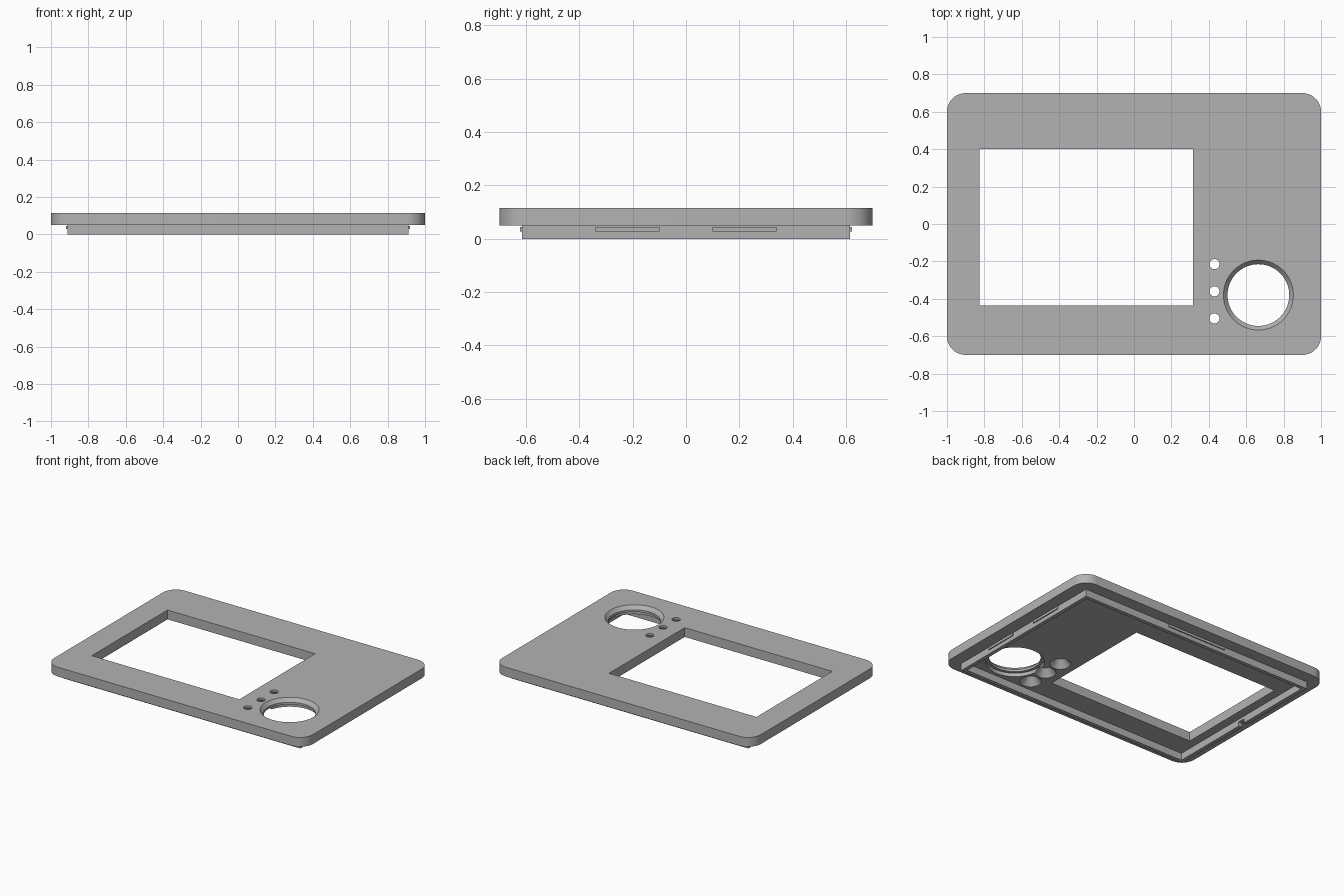
import bpy, bmesh, math

cube = bpy.data.objects.get("Cube")
if cube:
    bpy.data.objects.remove(cube, do_unlink=True)

grey = bpy.data.materials.new("light grey plastic")
grey.use_nodes = True
color = (0.45, 0.45, 0.45, 1)
grey.diffuse_color = color
grey.node_tree.nodes["Principled BSDF"].inputs["Base Color"].default_value = color

TOP, FLOOR = 0.115, 0.05


def add_object(name, bm):
    bmesh.ops.recalc_face_normals(bm, faces=bm.faces[:])
    mesh = bpy.data.meshes.new(name)
    bm.to_mesh(mesh)
    bm.free()
    mesh.materials.append(grey)
    obj = bpy.data.objects.new(name, mesh)
    bpy.context.collection.objects.link(obj)
    return obj


def box(name, x0, x1, y0, y1, z0, z1, radius=0):
    """Box with optional rounded vertical corners."""
    bm = bmesh.new()
    bmesh.ops.create_cube(bm, size=1)
    for v in bm.verts:
        v.co = (x1 if v.co.x > 0 else x0, y1 if v.co.y > 0 else y0,
                z1 if v.co.z > 0 else z0)
    if radius:
        upright = [e for e in bm.edges if abs(e.verts[0].co.z - e.verts[1].co.z) > 0.01]
        bmesh.ops.bevel(bm, geom=upright, offset=radius, segments=10,
                        profile=0.5, affect='EDGES')
    return add_object(name, bm)


def turned(name, x, y, profile, steps=48):
    """Closed solid of revolution from (radius, z) pairs."""
    bm = bmesh.new()
    rings = [[bm.verts.new((x + r * math.cos(math.tau * i / steps),
                            y + r * math.sin(math.tau * i / steps), z))
              for i in range(steps)] for r, z in profile]
    for low, high in zip(rings, rings[1:]):
        for i in range(steps):
            j = (i + 1) % steps
            bm.faces.new((low[i], low[j], high[j], high[i]))
    bm.faces.new(rings[0])
    bm.faces.new(rings[-1])
    return add_object(name, bm)


def cut(obj, cutters):
    for cutter in cutters:
        mod = obj.modifiers.new("cut", 'BOOLEAN')
        mod.operation, mod.solver, mod.object = 'DIFFERENCE', 'EXACT', cutter
    graph = bpy.context.evaluated_depsgraph_get()
    result = bpy.data.meshes.new_from_object(obj.evaluated_get(graph))
    obj.modifiers.clear()
    obj.data = result
    for cutter in cutters:
        bpy.data.objects.remove(cutter, do_unlink=True)


# Face plate with window, dial opening and three flared button holes
plate = box("face_plate", -1, 1, -0.7, 0.7, FLOOR, TOP, radius=0.1)
cutters = [
    box("window_cutter", -0.825, 0.315, -0.435, 0.4, 0, 0.2),
    turned("dial_cutter", 0.665, -0.38,
           [(0.185, 0.03), (0.185, 0.075), (0.165, 0.075),
            (0.165, 0.09), (0.187, TOP), (0.187, 0.13)], 64),
]
for y in (-0.215, -0.36, -0.505):
    cutters.append(turned("button_cutter", 0.43, y,
                          [(0.068, 0.03), (0.068, FLOOR), (0.027, 0.1), (0.027, 0.13)], 32))
cut(plate, cutters)

# Thin locating lip below the plate, notched on its right wall
X, Y, WALL = 0.912, 0.615, 0.026
lip = box("locating_lip", -X, X, -Y, Y, 0, FLOOR)
cut(lip, [box("lip_cutter", WALL - X, X - WALL, WALL - Y, Y - WALL, -0.1, 0.1),
          box("notch_cutter", -X - 0.02, -X + 0.05, -0.025, 0.025, -0.1, 0.03)])

# Snap ridges on the outside of the lip
for s, side in ((1, "left"), (-1, "right")):
    for y in (-0.22, 0.22):
        a, b = sorted((s * (X - 0.01), s * (X + 0.007)))
        box(f"{side}_snap_ridge", a, b, y - 0.12, y + 0.12, 0.028, 0.045)
for s, side in ((1, "back"), (-1, "front")):
    a, b = sorted((s * (Y - 0.01), s * (Y + 0.007)))
    box(f"{side}_snap_ridge", -0.23, 0.23, a, b, 0.028, 0.045)

# Smooth the round walls while keeping crisp edges
bpy.ops.object.select_all(action='DESELECT')
plate.select_set(True)
bpy.context.view_layer.objects.active = plate
bpy.ops.object.shade_smooth_by_angle(angle=math.radians(30))
